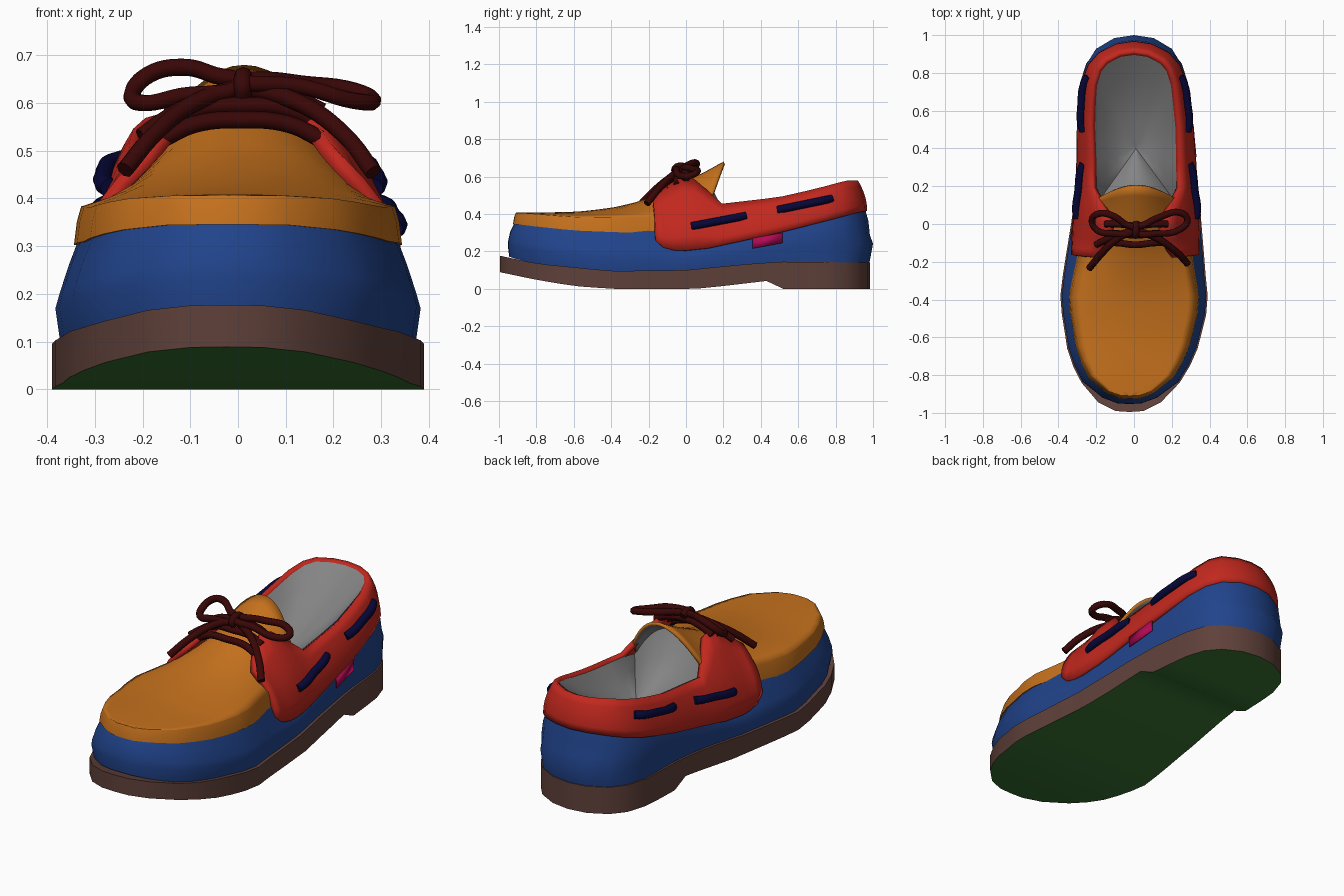
import bpy
from mathutils import Vector

cube = bpy.data.objects.get("Cube")
if cube:
    bpy.data.objects.remove(cube)


def material(name, r, g, b):
    mat = bpy.data.materials.new(name)
    mat.use_nodes = True
    mat.diffuse_color = (r, g, b, 1)
    mat.node_tree.nodes["Principled BSDF"].inputs["Base Color"].default_value = (r, g, b, 1)
    return mat


ORANGE = material("tan_orange", .56, .165, .012)
BLUE = material("blue", .015, .057, .26)
RED = material("red", .54, .021, .013)
MAROON = material("maroon", .04, .002, .002)
NAVY = material("navy", .002, .002, .04)
BROWN = material("brown", .115, .052, .042)
GREEN = material("dark_green", .042, .18, .034)
GREY = material("grey", .23, .23, .23)
PINK = material("pink", .45, .003, .09)


def curve_at(*points):
    """Piecewise linear function of y."""
    def value(y):
        if y <= points[0][0]:
            return points[0][1]
        for (a, va), (b, vb) in zip(points, points[1:]):
            if y <= b:
                return va + (vb - va) * (y - a) / (b - a)
        return points[-1][1]
    return value


def lerp(a, b, t):
    return a + (b - a) * t


# The toe curves slightly to the right, the middle to the left
sideways = curve_at((-.95, -.024), (-.5, 0), (-.3, 0), (.05, .014), (.35, .012), (.7, 0))


def bend(p):
    return (p[0] + sideways(p[1]), p[1], p[2])


def loft(name, rows, *mats, closed=False, thickness=0):
    """Skin a grid of points; optionally give it thickness."""
    n = len(rows[0])
    faces = []
    for j in range(len(rows) - 1):
        for i in range(n if closed else n - 1):
            k = (i + 1) % n
            faces.append((j * n + i, j * n + k, (j + 1) * n + k, (j + 1) * n + i))
    mesh = bpy.data.meshes.new(name)
    mesh.from_pydata([bend(p) for row in rows for p in row], [], faces)
    for mat in mats:
        mesh.materials.append(mat)
    mesh.shade_smooth()
    mesh.set_sharp_from_angle(angle=.7)
    obj = bpy.data.objects.new(name, mesh)
    bpy.context.collection.objects.link(obj)
    if thickness:
        solid = obj.modifiers.new("thickness", "SOLIDIFY")
        solid.thickness = thickness
        solid.offset = -1
        solid.material_offset = len(mats) - 1
    return obj


def cord(name, points, radius, mat, cyclic=False):
    curve = bpy.data.curves.new(name, "CURVE")
    curve.dimensions = "3D"
    curve.bevel_depth = radius
    curve.bevel_resolution = 2
    curve.resolution_u = 6
    curve.use_fill_caps = True
    spline = curve.splines.new("BEZIER")
    spline.bezier_points.add(len(points) - 1)
    for bp, co in zip(spline.bezier_points, points):
        bp.co = bend(co)
        bp.handle_left_type = bp.handle_right_type = "AUTO"
    spline.use_cyclic_u = cyclic
    curve.materials.append(mat)
    obj = bpy.data.objects.new(name, curve)
    bpy.context.collection.objects.link(obj)


# Footprint: half width along the length, and outward normals
half_width = curve_at((-.995, 0), (-.99, .075), (-.945, .165), (-.84, .26), (-.75, .31), (-.66, .345),
                      (-.48, .382), (-.38, .39), (-.2, .37), (0, .345), (.2, .325), (.4, .31),
                      (.6, .3), (.75, .285), (.85, .253), (.92, .195), (.97, .1), (.985, 0))
stations = [-.995, -.99, -.945, -.84, -.75, -.66, -.57, -.48, -.38, -.27, -.16, -.12, -.06, 0, .06,
            .12, .2, .33, .43, .52, .65, .75, .85, .92, .97, .985]
flat = [Vector((half_width(y), y, 0)) for y in stations]


def normal_at(i):
    before = flat[i - 1] if i else Vector((-flat[1].x, flat[1].y, 0))
    after = flat[i + 1] if i < len(flat) - 1 else Vector((-flat[-2].x, flat[-2].y, 0))
    t = (after - before).normalized()
    return Vector((t.y, -t.x, 0))


def side(offset, height, low=-2, high=2):
    """Left-side points of one level, pushed out by offset(y), lifted to height(y)."""
    return [p + normal_at(i) * offset(p.y) + Vector((0, 0, height(p.y)))
            for i, p in enumerate(flat) if low < p.y < high]


def flip(points):
    return [Vector((-p.x, p.y, p.z)) for p in reversed(points)]


def ring(offset, height):
    pts = side(offset, height)
    return pts + flip(pts)[1:-1]


def rear(offset, height, low):
    pts = side(offset, height, low)
    return pts + flip(pts)[1:]


def front(offset, height, high):
    pts = side(offset, height, high=high)
    return flip(pts)[:-1] + pts


def flush(y):
    return 0


def strip(height):
    return [(Vector((-p.x, p.y, p.z)), p) for p in side(flush, height)]


# Sole: brown wall and top, green tread with a stepped heel
sole_low = curve_at((-1, .09), (-.8, .048), (-.6, .015), (-.4, 0), (.05, 0), (.2, .015),
                    (.43, .042), (.52, 0))
sole_top = curve_at((-1, .178), (-.8, .135), (-.4, .095), (0, .1), (.3, .13), (.5, .145), (1, .14))
loft("sole_wall", [ring(flush, sole_low), ring(flush, sole_top)], BROWN, closed=True)
loft("sole_top", strip(sole_top), BROWN)
loft("sole_tread", list(reversed(strip(sole_low))), GREEN)

# Blue lower upper, bulging from the sole to the trim, with a ridge round the heel
body_top = curve_at((-.95, .35), (-.6, .32), (-.2, .315), (0, .28), (.5, .34), (.96, .44))
body_offsets = [
    (0, curve_at((-.98, -.05), (-.85, -.022), (.5, -.012), (.95, -.005))),
    (.35, curve_at((-.98, -.042), (-.85, -.008), (.5, -.006), (.85, -.004), (.95, .015))),
    (.5, curve_at((-.98, -.045), (-.85, -.012), (-.1, -.02), (.5, -.006), (.95, -.002))),
    (.75, curve_at((-.98, -.055), (-.85, -.028), (-.1, -.04), (.5, -.014), (.95, -.01))),
    (1, curve_at((-.98, -.078), (-.85, -.052), (-.1, -.06), (.5, -.03), (.95, -.032)))]
loft("lower_upper", [ring(off, lambda y, f=f: lerp(sole_top(y) - .005, body_top(y), f))
                     for f, off in body_offsets], BLUE, closed=True)

# Orange toe rim
rim_low = curve_at((-.95, .345), (-.6, .311), (-.3, .3))
rim_top = curve_at((-.92, .406), (-.6, .382), (-.1, .385))
rim_off = curve_at((-.98, -.085), (-.85, -.06), (-.4, -.06), (0, -.085))
loft("toe_rim", [front(lambda y: rim_off(y) - .01, rim_low, .01),
                 front(lambda y: rim_off(y) + .015, rim_low, .01),
                 front(lambda y: rim_off(y) + .009, lambda y: lerp(rim_low(y), rim_top(y), .6), .01),
                 front(rim_off, rim_top, .01)], ORANGE)

# Vamp running up into the curled tongue, grey underneath
crown = curve_at((-.9, .408), (-.6, .41), (-.4, .432), (-.25, .467), (-.16, .5), (0, .575),
                 (.1, .625), (.2, .68))
tongue_width = curve_at((0, .255), (.1, .23), (.2, .2))
ACROSS = [i / 8 for i in range(-8, 9)]
vamp_rows = []
for edge in side(rim_off, rim_top, high=-.01):
    vamp_rows.append([Vector((edge.x * u, edge.y, lerp(edge.z, max(crown(edge.y), edge.z), 1 - u * u)))
                      for u in ACROSS])
for y, bow, drop in ((0, 0, .19), (.1, .02, .2), (.15, .04, .19), (.2, .06, .18)):
    vamp_rows.append([Vector((tongue_width(y) * u, y - bow * u * u, crown(y) - drop * u * u))
                      for u in ACROSS])
loft("vamp_and_tongue", vamp_rows, ORANGE, GREY, thickness=.016)

# Red collar with lace flaps
collar_low = curve_at((-.16, .262), (-.12, .222), (-.06, .206), (0, .205), (.12, .217), (.5, .3),
                      (.96, .415))
collar_top = curve_at((-.16, .485), (-.08, .55), (0, .6), (.06, .59), (.12, .535), (.2, .455),
                      (.5, .49), (.9, .58))
low_off = curve_at((-.16, -.026), (0, -.005), (.5, .006), (.95, -.016))
top_off = curve_at((-.16, -.15), (-.08, -.2), (0, -.205), (.06, -.19), (.12, -.145), (.2, -.09),
                   (.5, -.068), (.95, -.066))


def collar_offset(y, f):
    return lerp(low_off(y), top_off(y), f * f)


collar_rows = [rear(lambda y, f=f: collar_offset(y, f),
                    lambda y, f=f: lerp(collar_low(y), collar_top(y), f), -.17)
               for f in (0, .2, .4, .6, .8, 1)]
loft("collar", collar_rows, RED, thickness=.032)

# Grey lining: a shallow bowl from the collar and tongue down to one low point
mouth = rear(lambda y: top_off(y) - .024, lambda y: collar_top(y) - .012, .13)
under_tongue = [p - Vector((0, 0, .017)) for p in vamp_rows[-3]]
low_point = Vector((0, .4, .33))
bowl = []
for t in (0, .25, .5, .75, 1):
    sink = Vector((0, 0, -.12 * t * (1 - t)))
    row = [p.lerp(low_point, t) + sink for p in mouth]
    for p in under_tongue:
        q = p.lerp(low_point, t)
        q.z = lerp(p.z, low_point.z, t ** .5)
        row.append(q)
    bowl.append(row)
loft("lining", bowl, GREY, closed=True)


def collar_point(y, z, lift):
    f = (z - collar_low(y)) / (collar_top(y) - collar_low(y))
    return Vector((half_width(y) + collar_offset(y, f) + lift, y, z))


# Navy side laces threaded through the collar
for sign, label in ((1, "left"), (-1, "right")):
    for part, y0, z0, y1, z1 in (("front", .03, .335, .32, .39), ("rear", .49, .422, .78, .482)):
        pts = [collar_point(lerp(y0, y1, t), lerp(z0, z1, t), lift)
               for t, lift in ((0, -.004), (.15, .009), (.5, .012), (.85, .009), (1, -.004))]
        cord(f"{label}_{part}_side_lace", [(sign * p.x, p.y, p.z) for p in pts], .021, NAVY)

# Pink side tag, on the left only
loft("side_tag", [[(half_width(y) + .006, y, lerp(.215, .245, t) + rise)
                   for y, t in ((.355, 0), (.435, .5), (.515, 1))] for rise in (0, .055)],
     PINK, thickness=.008)

# Bow: crossing laces, two loops, tails and the knot
for number, (y, z) in enumerate(((-.1, .555), (-.05, .585), (0, .612))):
    cord(f"cross_lace_{number}", [(-.165, y, z - .03), (-.1, y, z), (0, y - .01, z + .01),
                                  (.1, y, z), (.165, y, z - .03)], .018, MAROON)
cord("right_bow_loop", [(-.01, -.03, .64), (-.13, -.05, .615), (-.21, -.03, .6), (-.235, .02, .618),
                        (-.2, .055, .66), (-.13, .045, .675), (-.06, .0, .658)], .018, MAROON, True)
cord("left_bow_loop", [(0, -.03, .645), (.12, -.05, .635), (.23, -.03, .605), (.27, .02, .605),
                       (.23, .06, .625), (.12, .035, .64), (.05, .0, .648)], .018, MAROON, True)
cord("right_lace_tail", [(0, -.03, .635), (-.1, -.08, .6), (-.18, -.16, .535), (-.24, -.235, .46)],
     .019, MAROON)
cord("left_lace_tail", [(0, -.03, .635), (.12, -.08, .6), (.22, -.15, .53), (.28, -.21, .455)],
     .019, MAROON)
cord("second_right_tail", [(0, -.03, .63), (-.1, -.06, .6), (-.17, -.09, .56), (-.21, -.11, .53)],
     .018, MAROON)
cord("knot", [(0, -.05, .615), (0, -.06, .638), (0, -.03, .657), (0, .01, .64)], .019, MAROON)
